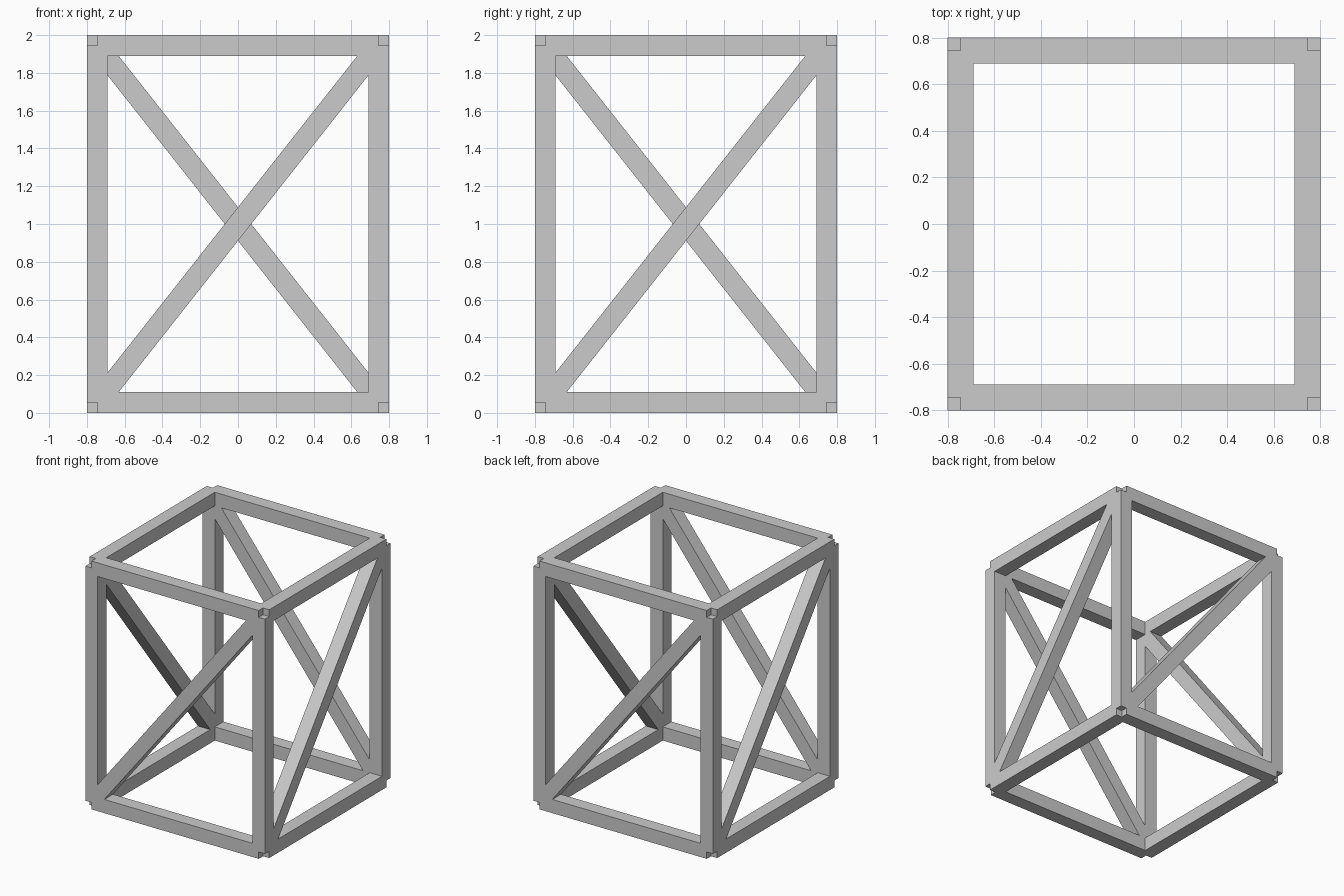
import bpy, math
from mathutils import Vector, Matrix

if "Cube" in bpy.data.objects:
    bpy.data.objects.remove(bpy.data.objects["Cube"])

T = 0.11            # square beam thickness
C = 0.8 - T / 2     # beam centre line offset
LO, HI = T / 2, 2 - T / 2


def beam(name, a, b, normal, turn):
    """Square bar from a to b, one side facing normal, turned about z."""
    a, b, n = Vector(a), Vector(b), Vector(normal)
    axis = (b - a).normalized()
    side = n.cross(axis)
    bpy.ops.mesh.primitive_cube_add(size=1)
    ob = bpy.context.object
    ob.name = name
    rot = Matrix((side, n, axis)).transposed().to_4x4()
    size = Matrix.Diagonal((T, T, (b - a).length, 1))
    ob.data.transform(Matrix.Rotation(turn, 4, 'Z')
                      @ Matrix.Translation((a + b) / 2) @ rot @ size)


# Each side: corner post, two rails and one rising diagonal brace
for i, face in enumerate(("front", "right", "back", "left")):
    t = i * math.pi / 2
    n = (0, -1, 0)
    beam(face + "_post", (-C, -C, LO), (-C, -C, HI), n, t)
    beam(face + "_bottom_rail", (-C, -C, LO), (C, -C, LO), n, t)
    beam(face + "_top_rail", (-C, -C, HI), (C, -C, HI), n, t)
    beam(face + "_diagonal_brace", (-C, -C, LO), (C, -C, HI), n, t)
